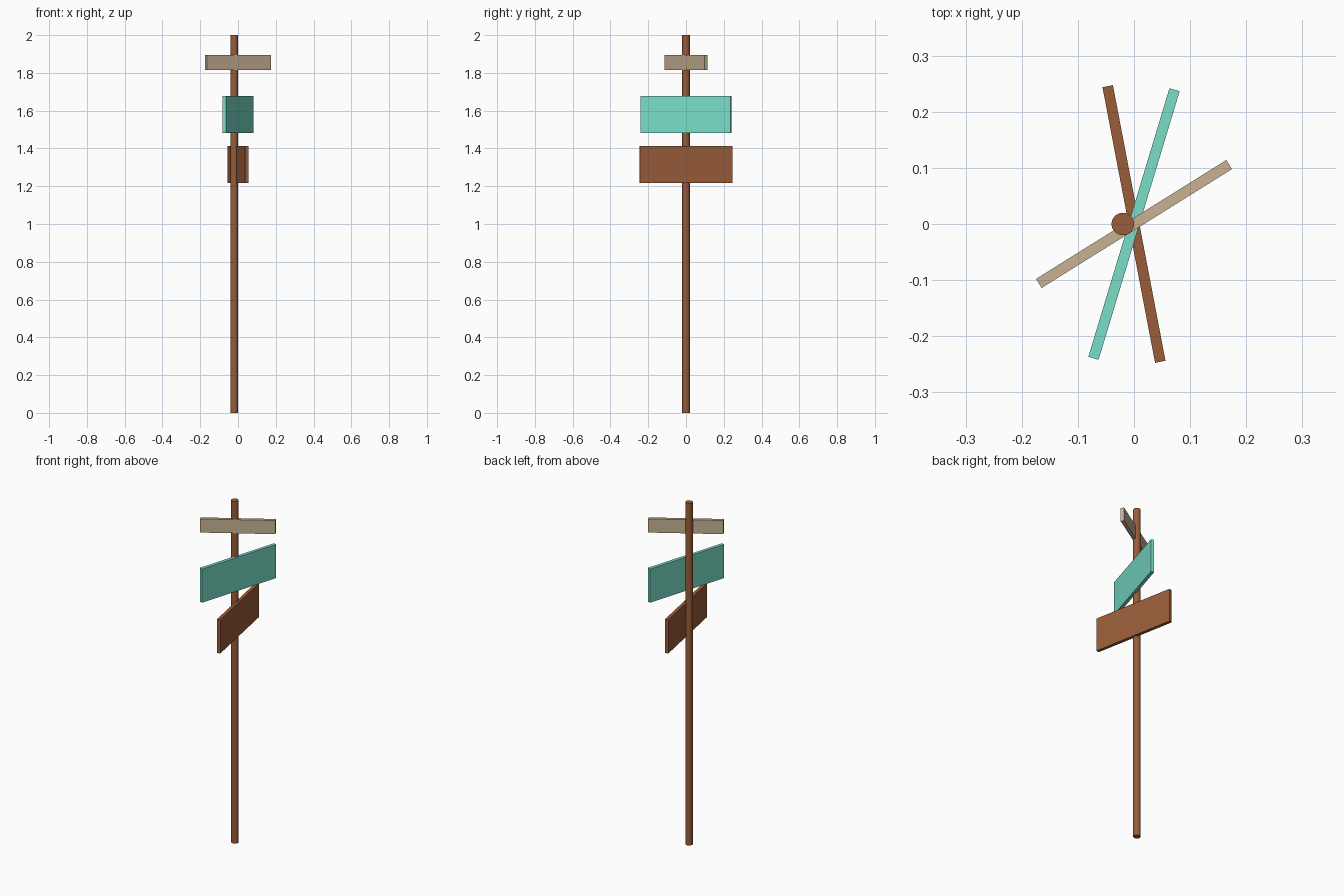
import bpy, math

if "Cube" in bpy.data.objects:
    bpy.data.objects.remove(bpy.data.objects["Cube"])


def make_material(name, rgb):
    mat = bpy.data.materials.new(name)
    mat.diffuse_color = (*rgb, 1.0)
    mat.use_nodes = True
    mat.node_tree.nodes["Principled BSDF"].inputs["Base Color"].default_value = mat.diffuse_color
    return mat


brown = make_material("brown_wood", (0.32, 0.11, 0.04))
teal = make_material("teal_paint", (0.195, 0.73, 0.58))
tan = make_material("tan_wood", (0.57, 0.445, 0.29))


def board(name, length, height, z, angle, mat, thickness=0.019):
    """Upright plank centred on the origin, turned about z."""
    bpy.ops.mesh.primitive_cube_add(size=1, location=(0, 0, z),
                                    rotation=(0, 0, math.radians(angle)))
    ob = bpy.context.object
    ob.name = name
    ob.scale = (length, thickness, height)
    bpy.ops.object.transform_apply(location=False, rotation=False, scale=True)
    ob.data.materials.append(mat)


# Round post, set slightly to one side of the boards
bpy.ops.mesh.primitive_cylinder_add(vertices=32, radius=0.02, depth=2.0,
                                    location=(-0.02, 0, 1.0))
post = bpy.context.object
post.name = "post"
post.data.materials.append(brown)
bpy.ops.object.shade_smooth_by_angle(angle=math.radians(30))

# Direction boards
board("top_board", 0.40, 0.08, 1.855, 32.0, tan)
board("middle_board", 0.50, 0.197, 1.579, 73.2, teal)
board("lower_board", 0.50, 0.197, 1.315, 100.8, brown)
